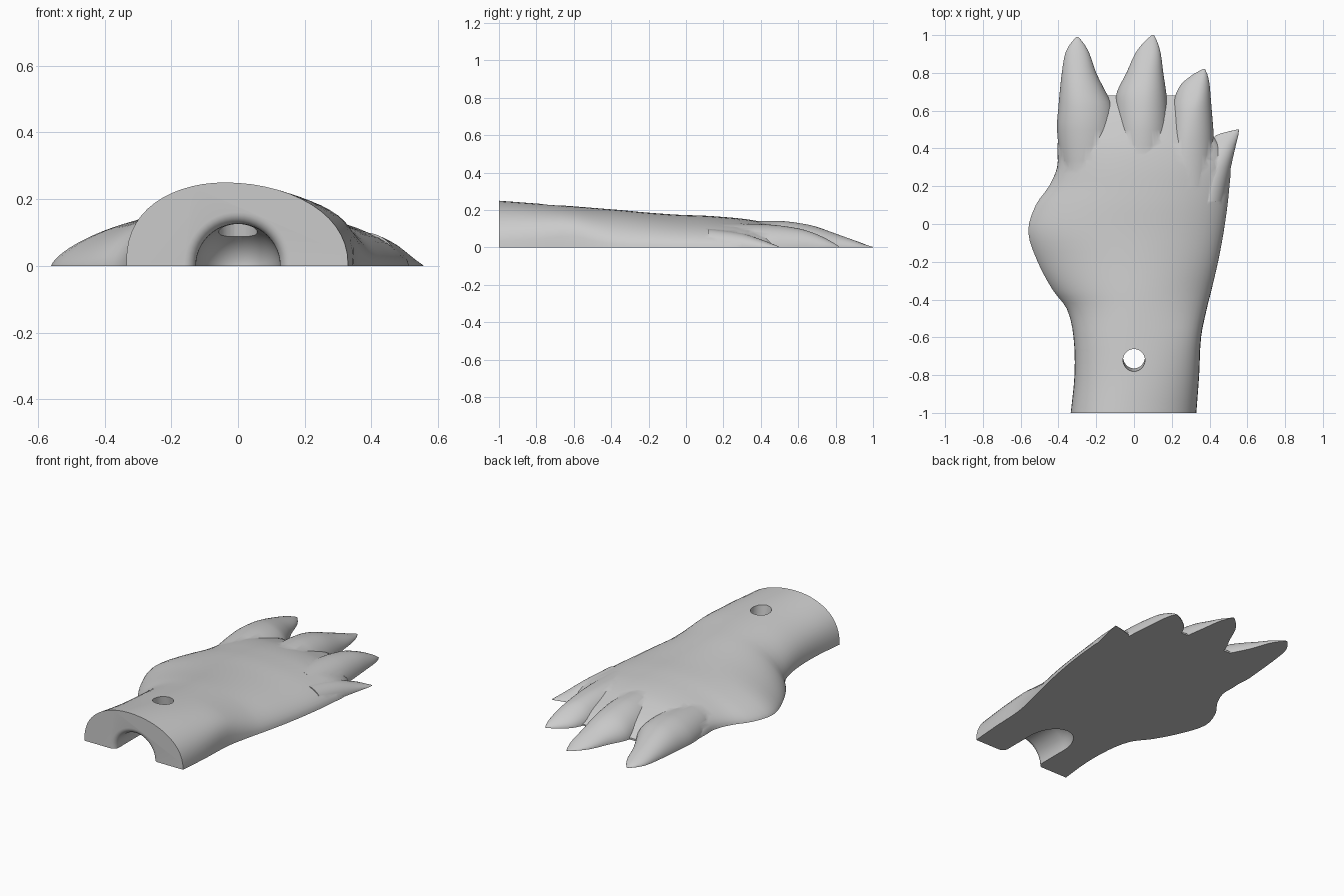
import bpy, bmesh, math
from mathutils import Matrix, Vector

cube = bpy.data.objects.get("Cube")
if cube:
    bpy.data.objects.remove(cube, do_unlink=True)

grey = bpy.data.materials.new("plain_grey")
grey.use_nodes = True
grey.diffuse_color = (0.6, 0.6, 0.6, 1)
grey.node_tree.nodes["Principled BSDF"].inputs["Base Color"].default_value = (0.6, 0.6, 0.6, 1)


def finish(name, bm):
    bmesh.ops.recalc_face_normals(bm, faces=bm.faces)
    mesh = bpy.data.meshes.new(name)
    bm.to_mesh(mesh)
    bm.free()
    mesh.materials.append(grey)
    obj = bpy.data.objects.new(name, mesh)
    bpy.context.collection.objects.link(obj)
    return obj


def skin(name, rings):
    """Bridge closed rings of points and cap both ends."""
    bm = bmesh.new()
    rows = [[bm.verts.new(p) for p in ring] for ring in rings]
    n = len(rows[0])
    for a, b in zip(rows, rows[1:]):
        for i in range(n):
            j = (i + 1) % n
            bm.faces.new((a[i], a[j], b[j], b[i]))
    bm.faces.new(rows[0])
    bm.faces.new(rows[-1])
    return finish(name, bm)


def smooth_stations(stations, steps):
    """Monotone-ish cubic interpolation along y."""
    def slope(i, k):
        a, b = stations[max(i - 1, 0)], stations[min(i + 1, len(stations) - 1)]
        return (b[k] - a[k]) / (b[0] - a[0])
    out = []
    for i, (s, e) in enumerate(zip(stations, stations[1:])):
        dy = e[0] - s[0]
        for j in range(steps):
            t = j / steps
            row = [s[0] + dy * t]
            for k in range(1, len(s)):
                row.append((2*t**3 - 3*t*t + 1) * s[k] + (t**3 - 2*t*t + t) * dy * slope(i, k)
                           + (3*t*t - 2*t**3) * e[k] + (t**3 - t*t) * dy * slope(i + 1, k))
            out.append(row)
    return out + [list(stations[-1])]


def loft(name, stations, skirt, arc=28, steps=3):
    """Stations: y, right edge, left edge, crest x, height, then side roundness."""
    rings = []
    for y, xl, xr, xc, h, el, er in smooth_stations(stations, steps):
        ring = [(xr, y, -skirt)]
        for i in range(arc + 1):
            t = math.pi * i / arc
            c = math.cos(t)
            x = xc + c * (xr - xc if c > 0 else xc - xl)
            z = h * max(math.sin(t), 0) ** (er if c > 0 else el)
            ring.append((x, y, z))
        rings.append(ring + [(xl, y, -skirt)])
    return skin(name, rings)


def combine(target, tool, operation):
    mod = target.modifiers.new(operation.title(), "BOOLEAN")
    mod.operation, mod.object, mod.solver = operation, tool, "EXACT"
    bpy.context.view_layer.objects.active = target
    bpy.ops.object.modifier_apply(modifier=mod.name)
    bpy.data.objects.remove(tool, do_unlink=True)


# Wrist and palm
paw = loft("paw", [
    (-1.0, -.335, .33, -.04, .25, .8, .9),
    (-.8, -.315, .345, 0, .235, .8, .75),
    (-.6, -.32, .355, 0, .22, .9, .6),
    (-.45, -.355, .385, 0, .208, 1.2, .9),
    (-.35, -.43, .41, 0, .2, 1.4, 1.1),
    (-.2, -.51, .445, 0, .186, 1.5, 1.1),
    (-.04, -.56, .475, 0, .175, 1.4, 1.1),
    (.1, -.52, .495, 0, .17, 1.4, 1.1),
    (.2, -.45, .505, 0, .163, 1.2, 1.1),
    (.3, -.407, .51, 0, .154, 1, 1.1),
    (.4, -.405, .47, 0, .138, 1, 1.1),
    (.48, -.4, .41, 0, .115, 1, 1),
    (.6, -.385, .37, 0, .07, 1, 1),
    (.68, -.35, .32, 0, .012, 1, 1)], .05)

# Clawed toes: y, edges, crest, height
toes = {
    "outer_toe": [(.25, -.38, -.1, -.25, .11), (.5, -.408, -.1, -.26, .125),
                  (.62, -.4, -.11, -.27, .117), (.7, -.393, -.15, -.28, .1),
                  (.8, -.382, -.2, -.29, .07), (.9, -.365, -.235, -.295, .038),
                  (.95, -.34, -.262, -.3, .02), (.99, -.306, -.294, -.3, .003)],
    "middle_toe": [(.25, -.1, .2, .04, .14), (.5, -.1, .19, .045, .142),
                   (.62, -.1, .18, .05, .128), (.7, -.09, .17, .055, .11),
                   (.8, -.04, .155, .07, .074), (.9, .005, .142, .09, .038),
                   (.96, .05, .125, .095, .015), (1.0, .094, .106, .1, .003)],
    "inner_toe": [(.2, .12, .43, .27, .13), (.45, .18, .423, .29, .122),
                  (.6, .2, .412, .31, .102), (.67, .215, .406, .33, .082),
                  (.74, .25, .4, .345, .052), (.79, .31, .389, .362, .024),
                  (.82, .364, .376, .37, .003)],
    "small_toe": [(.12, .3, .48, .38, .1), (.3, .38, .513, .43, .075),
                  (.42, .415, .54, .48, .036), (.47, .435, .552, .51, .016),
                  (.5, .543, .556, .55, .003)],
}
for i, (name, rows) in enumerate(toes.items()):
    toe = loft(name, [row + (1, 1) for row in rows], .06 + .01 * i)
    combine(paw, toe, "UNION")

# Flat underside
bm = bmesh.new()
bmesh.ops.create_cube(bm, size=3, matrix=Matrix.Translation((0, 0, -1.5)))
combine(paw, finish("underside_cutter", bm), "DIFFERENCE")

# Round-ended socket with a flared mouth
profile = [(.165, -1.02), (.161, -1.0)]
profile += [(.161 - .035 * math.sin(a), -.965 - .035 * math.cos(a))
            for a in [math.pi / 2 * k / 6 for k in range(1, 7)]]
profile += [(.126 * math.cos(a), -.77 + .18 * math.sin(a))
            for a in [math.pi / 2 * k / 10 for k in range(10)]]
profile.append((.004, -.59))
socket = skin("socket_cutter", [
    [(r * math.cos(math.tau * k / 48), y, r * math.sin(math.tau * k / 48)) for k in range(48)]
    for r, y in profile])
combine(paw, socket, "DIFFERENCE")

# Slightly tilted fixing hole
axis = Vector((0, -.15, 1)).normalized()
bm = bmesh.new()
bmesh.ops.create_cone(bm, cap_ends=True, segments=32, radius1=.058, radius2=.058, depth=.4,
                      matrix=Matrix.Translation((0, -.717, .2))
                      @ axis.to_track_quat("Z", "Y").to_matrix().to_4x4())
combine(paw, finish("hole_cutter", bm), "DIFFERENCE")

# Smooth shading with crisp rims
bpy.ops.object.select_all(action="DESELECT")
paw.select_set(True)
bpy.context.view_layer.objects.active = paw
bpy.ops.object.shade_smooth_by_angle(angle=math.radians(35))
